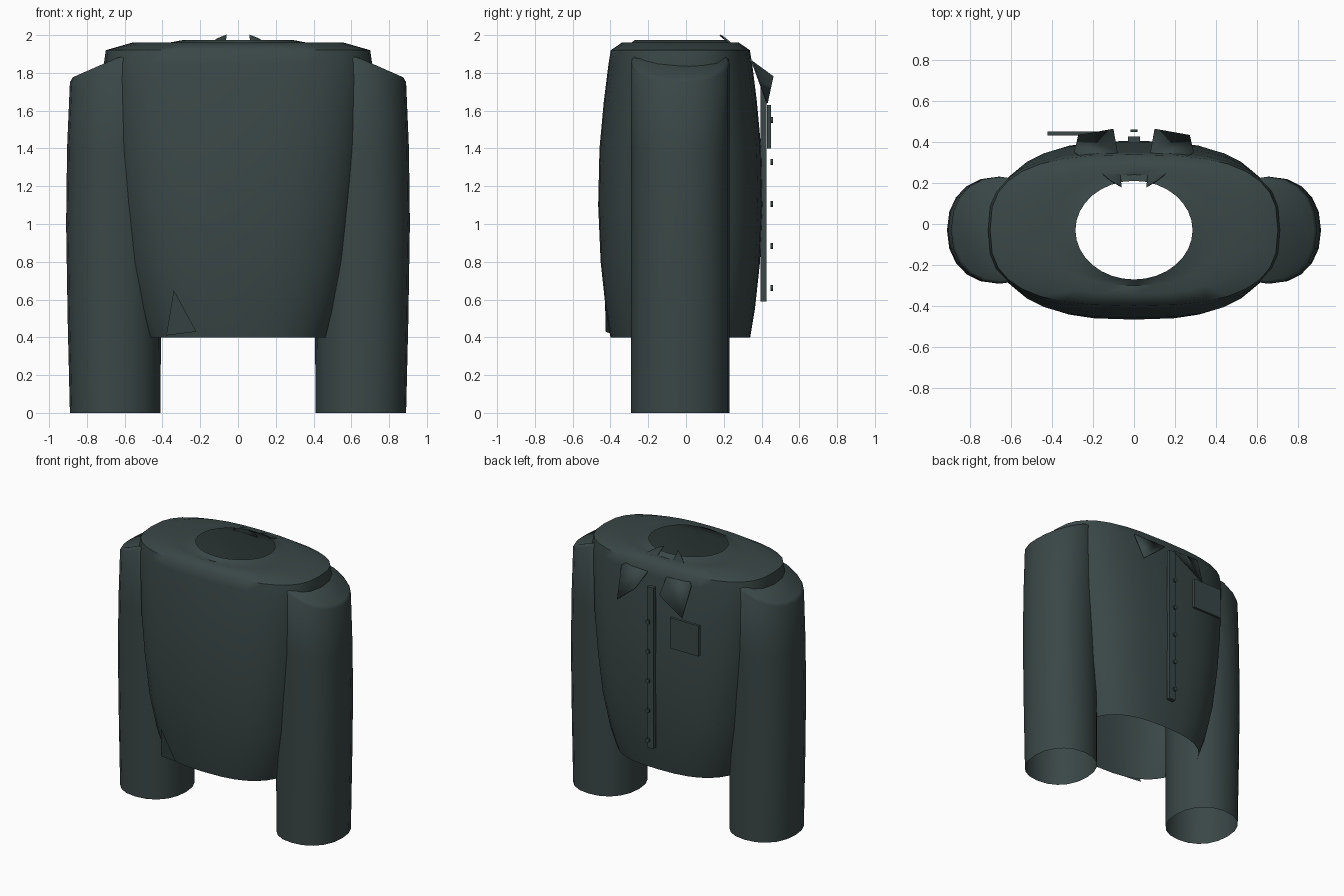
import bpy, bmesh, math
from mathutils import Vector

if "Cube" in bpy.data.objects:
    bpy.data.objects.remove(bpy.data.objects["Cube"], do_unlink=True)

fabric = bpy.data.materials.new("dark slate fabric")
COLOUR = (0.042, 0.063, 0.062, 1)
fabric.diffuse_color = COLOUR
fabric.use_nodes = True
fabric.node_tree.nodes["Principled BSDF"].inputs["Base Color"].default_value = COLOUR
Y0 = -0.03  # depth centre of the garment


def finish(bm, name, angle=50):
    bmesh.ops.recalc_face_normals(bm, faces=bm.faces)
    mesh = bpy.data.meshes.new(name)
    bm.to_mesh(mesh)
    bm.free()
    obj = bpy.data.objects.new(name, mesh)
    bpy.context.collection.objects.link(obj)
    mesh.materials.append(fabric)
    bpy.ops.object.select_all(action='DESELECT')
    obj.select_set(True)
    bpy.context.view_layer.objects.active = obj
    bpy.ops.object.shade_smooth_by_angle(angle=math.radians(angle))
    return obj


def oval(rx, ry, power, count):
    """Points of a superellipse around the origin."""
    for i in range(count):
        a = 2 * math.pi * i / count
        c, s = math.cos(a), math.sin(a)
        yield (rx * math.copysign(abs(c) ** (2 / power), c),
               ry * math.copysign(abs(s) ** (2 / power), s))


def loft(bm, rings):
    loops = [[bm.verts.new(p) for p in ring] for ring in rings]
    for low, high in zip(loops, loops[1:]):
        for i in range(len(low)):
            j = (i + 1) % len(low)
            bm.faces.new((low[i], low[j], high[j], high[i]))
    return loops


# Body: open hem, rounded shoulders, open neck (height, half width, half depth, power)
body = [(0.40, 0.49, 0.37, 2.6), (0.55, 0.54, 0.395, 2.7), (0.80, 0.595, 0.422, 2.75),
        (1.10, 0.635, 0.435, 2.75), (1.40, 0.67, 0.428, 2.75), (1.65, 0.69, 0.405, 2.75),
        (1.85, 0.71, 0.38, 2.75), (1.92, 0.70, 0.368, 2.75), (1.96, 0.56, 0.31, 2.6),
        (1.95, 0.42, 0.27, 2.3), (1.975, 0.285, 0.24, 2)]
bm = bmesh.new()
loft(bm, [[(x, y + Y0, z) for x, y in oval(rx, ry, n, 32)] for z, rx, ry, n in body])
finish(bm, "body")

# Sleeves: open cuffs and a sloped shoulder cap
for side, label in ((1, "left"), (-1, "right")):
    bm = bmesh.new()
    rings = []
    for z, rx, cx in ((0, 0.24, 0.65), (0.5, 0.247, 0.655), (1.0, 0.25, 0.66),
                      (1.4, 0.25, 0.655)):
        rings.append([(side * (cx + x), y + Y0, z) for x, y in oval(rx, 0.26, 2.2, 20)])
    for scale, lift in ((1, -0.02), (0.94, 0.0)):
        rings.append([(side * (0.65 + x), y + Y0, min(1.77 + lift + 0.44 * (0.24 - x), 1.9))
                      for x, y in oval(0.24 * scale, 0.26 * scale, 2.2, 20)])
    loops = loft(bm, rings)
    bm.faces.new(loops[-1])
    finish(bm, label + "_sleeve")

# Collar points: folded sheets that run from the neck to the outside
for side, label in ((1, "left"), (-1, "right")):
    bm = bmesh.new()
    v = [bm.verts.new((side * x, y, z)) for x, y, z in (
        (0.06, 0.18, 2.0), (0.11, 0.21, 1.98), (0.29, 0.35, 1.86),
        (0.27, 0.43, 1.64), (0.10, 0.46, 1.78), (0.08, 0.35, 1.86))]
    bm.faces.new((v[0], v[1], v[2], v[5]))
    bm.faces.new((v[5], v[2], v[3], v[4]))
    collar = finish(bm, label + "_collar_point", 30)
    solid = collar.modifiers.new("thickness", 'SOLIDIFY')
    solid.thickness = 0.008
    solid.offset = 0


def block(name, low, high):
    bm = bmesh.new()
    bmesh.ops.create_cube(bm, size=1)
    low, high = Vector(low), Vector(high)
    for v in bm.verts:
        v.co = (low + high) / 2 + v.co * (high - low)
    return finish(bm, name, 30)


# Button strip and chest pocket
block("button_strip", (-0.028, 0.395, 0.59), (0.028, 0.425, 1.80))
block("chest_pocket", (-0.42, 0.43, 1.40), (-0.18, 0.45, 1.63))

# Buttons
for i in range(5):
    bm = bmesh.new()
    bmesh.ops.create_cone(bm, cap_ends=True, segments=12, radius1=0.016, radius2=0.016, depth=0.012)
    for v in bm.verts:
        x, y, z = v.co
        v.co = (x, 0.454 + z, 0.66 + 0.2225 * i + y)
    finish(bm, "button_%d" % (i + 1), 30)

# Loose fold at the front hem
bm = bmesh.new()
bm.faces.new([bm.verts.new(p) for p in (
    (-0.38, -0.375, 0.41), (-0.34, -0.43, 0.65), (-0.22, -0.425, 0.43))])
finish(bm, "hem_fold")
